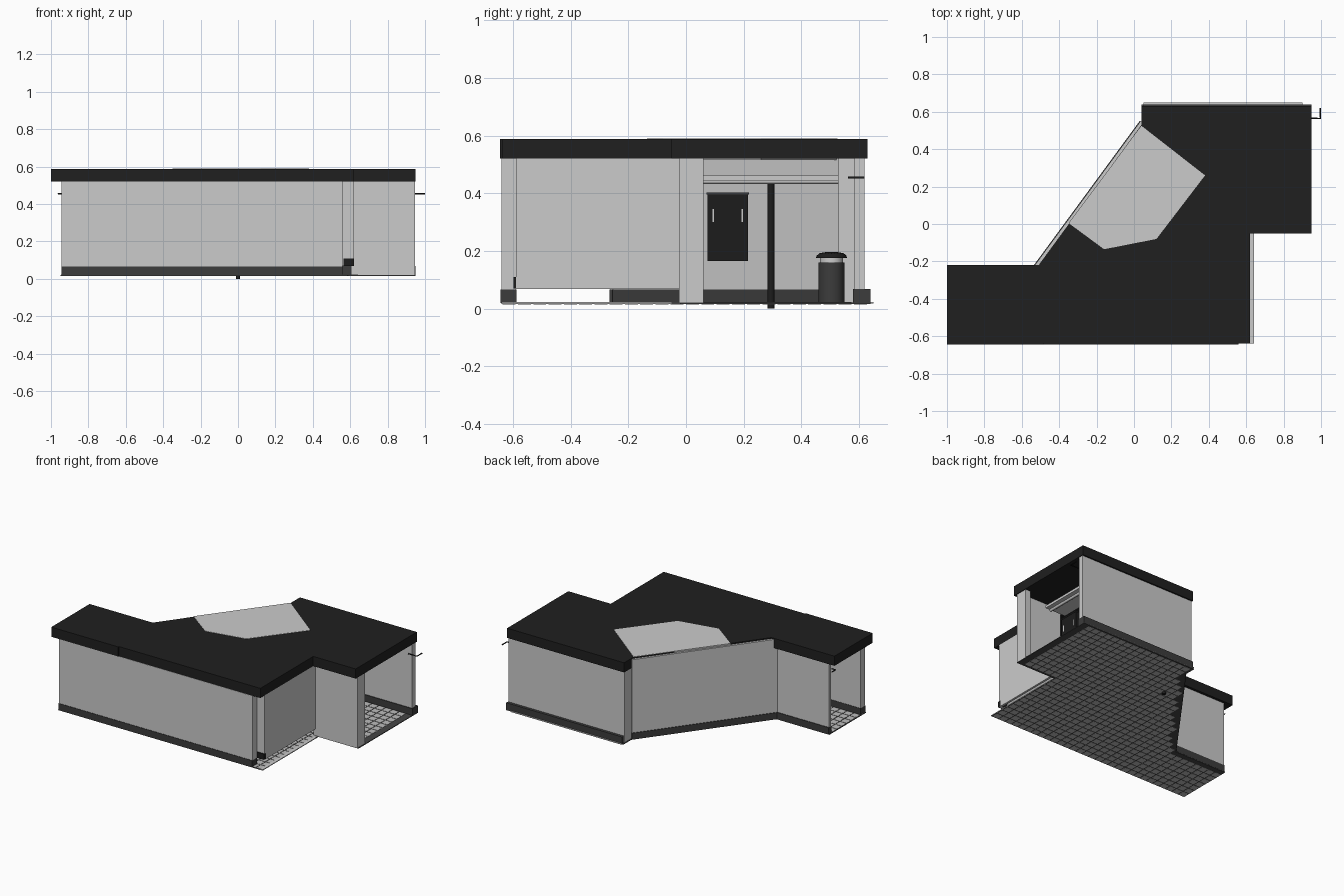
import bpy, bmesh, math
from mathutils import Vector
from mathutils.geometry import intersect_point_tri_2d

if "Cube" in bpy.data.objects:
    bpy.data.objects.remove(bpy.data.objects["Cube"])


def material(name, v):
    m = bpy.data.materials.new(name)
    m.diffuse_color = (v, v, v, 1)
    m.use_nodes = True
    m.node_tree.nodes["Principled BSDF"].inputs["Base Color"].default_value = m.diffuse_color
    return m


ROOF = material("roof_black", 0.014)
WALL = material("wall_light_grey", 0.60)
BASE = material("base_dark_grey", 0.045)
GROUT = material("grout_grey", 0.06)
TILE = material("tile_grey", 0.50)
PANEL = material("panel_black", 0.012)


def finish(name, bm, mat):
    bmesh.ops.recalc_face_normals(bm, faces=bm.faces)
    me = bpy.data.meshes.new(name)
    bm.to_mesh(me)
    bm.free()
    me.materials.append(mat)
    ob = bpy.data.objects.new(name, me)
    bpy.context.collection.objects.link(ob)
    return ob


def add_prism(bm, pts, z0, z1):
    f = bm.faces.new([bm.verts.new((x, y, z0)) for x, y in pts])
    r = bmesh.ops.extrude_face_region(bm, geom=[f], use_keep_orig=True)
    for v in r["geom"]:
        if isinstance(v, bmesh.types.BMVert):
            v.co.z = z1


def prism(name, pts, z0, z1, mat):
    bm = bmesh.new()
    add_prism(bm, pts, z0, z1)
    return finish(name, bm, mat)


def rect(x0, x1, y0, y1):
    return [(x0, y0), (x1, y0), (x1, y1), (x0, y1)]


def box(name, x0, x1, y0, y1, z0, z1, mat):
    return prism(name, rect(x0, x1, y0, y1), z0, z1, mat)


def lathe(name, x, y, profile, mat, n=24):
    """Turn an (r, z) profile around a vertical axis."""
    bm = bmesh.new()
    rings = [[bm.verts.new((x + r * math.cos(2 * math.pi * i / n),
                            y + r * math.sin(2 * math.pi * i / n), z))
              for i in range(n)] for r, z in profile]
    for a, b in zip(rings, rings[1:]):
        for i in range(n):
            j = (i + 1) % n
            bm.faces.new((a[i], a[j], b[j], b[i]))
    bm.faces.new(rings[0])
    bm.faces.new(rings[-1])
    ob = finish(name, bm, mat)
    for p in ob.data.polygons:
        p.use_smooth = len(p.vertices) == 4 and abs(p.normal.z) < 0.9
    return ob


def rod(name, pts, r, mat):
    cu = bpy.data.curves.new(name, "CURVE")
    cu.dimensions = "3D"
    cu.bevel_depth = r
    cu.bevel_resolution = 2
    cu.use_fill_caps = True
    s = cu.splines.new("POLY")
    s.points.add(len(pts) - 1)
    for p, c in zip(s.points, pts):
        p.co = (*c, 1)
    cu.materials.append(mat)
    ob = bpy.data.objects.new(name, cu)
    bpy.context.collection.objects.link(ob)


# Flat roof and its light pane
prism("roof", [(-1, -0.22), (-0.51, -0.22), (0.04, 0.53), (0.04, 0.63),
               (0.95, 0.63), (0.95, -0.05), (0.62, -0.05), (0.62, -0.638),
               (-0.48, -0.638), (-0.48, -0.645), (-1, -0.645)], 0.52, 0.588, ROOF)
prism("roof_pane", [(-0.35, 0.005), (0.04, 0.525), (0.38, 0.26),
                    (0.12, -0.08), (-0.16, -0.135)], 0.516, 0.590, WALL)

# Front wall, notched corner and right wall with a gap underneath
box("front_wall", -0.945, 0.56, -0.64, -0.59, 0.066, 0.52, WALL)
box("front_base", -0.945, 0.56, -0.643, -0.588, 0.02, 0.066, BASE)
box("corner_wall", 0.56, 0.62, -0.59, -0.575, 0.068, 0.52, WALL)
box("corner_block", 0.565, 0.62, -0.598, -0.575, 0.07, 0.11, PANEL)
box("right_wall", 0.605, 0.62, -0.575, -0.02, 0.068, 0.52, WALL)

# Right room: front wall and end pillar
box("room_front_wall", 0.605, 0.945, -0.025, 0.0, 0.02, 0.52, WALL)
box("room_pillar", 0.905, 0.945, 0.0, 0.06, 0.02, 0.52, WALL)

# Back wall of the right room
box("back_wall", 0.06, 0.945, 0.585, 0.62, 0.066, 0.52, WALL)
box("back_base", 0.05, 0.95, 0.58, 0.64, 0.02, 0.068, BASE)
box("back_column", 0.045, 0.075, 0.53, 0.62, 0.02, 0.52, WALL)

# Slanted wall rises past the roof edge
a, b = Vector((-0.545, -0.24)), Vector((0.035, 0.55))
n = Vector((0.806, -0.592))


def strip(off0, off1):
    return [tuple(p) for p in (a + n * off0, b + n * off0, b + n * off1, a + n * off1)]


prism("slanted_wall", strip(0, 0.022), 0.066, 0.58, WALL)
prism("slanted_base", strip(-0.004, 0.026), 0.02, 0.066, BASE)

# Left wing back wall, its end stays open
box("wing_back_wall", -0.945, -0.53, -0.262, -0.238, 0.066, 0.52, WALL)
box("wing_back_base", -0.945, -0.53, -0.266, -0.234, 0.02, 0.066, BASE)

# Tiled floor: grout slab with tiles proud on both sides
floor = [(-0.95, -0.64), (0.64, -0.64), (0.64, -0.02), (0.95, -0.02), (0.95, 0.64),
         (0.04, 0.64), (0.04, 0.55), (-0.54, -0.235), (-0.95, -0.235)]
prism("floor_slab", floor, 0.016, 0.021, GROUT)


def inside(x, y):
    c = False
    for (x0, y0), (x1, y1) in zip(floor, floor[1:] + floor[:1]):
        if (y0 > y) != (y1 > y) and x < x0 + (y - y0) * (x1 - x0) / (y1 - y0):
            c = not c
    return c


bm = bmesh.new()
step, gap = 0.053, 0.004
for i in range(36):
    for j in range(25):
        x, y = -0.95 + i * step, -0.64 + j * step
        cell = rect(x + gap, x + step - gap, y + gap, y + step - gap)
        if all(inside(*p) for p in cell):
            add_prism(bm, cell, 0.015, 0.0225)
finish("floor_tiles", bm, TILE)
box("side_step", 0.62, 0.642, -0.64, -0.05, 0.018, 0.023, WALL)
box("back_step", 0.05, 0.90, 0.62, 0.65, 0.018, 0.022, WALL)

# Interior: post, overhead shelf, wall panel
lathe("post", 0.0, 0.295, [(0.012, 0.0), (0.012, 0.44)], PANEL, 16)
box("overhead_shelf", 0.62, 0.78, 0.06, 0.53, 0.445, 0.462, WALL)
rod("shelf_tube", [(0.74, 0.06, 0.442), (0.74, 0.53, 0.442)], 0.010, WALL)
box("display_panel", 0.62, 0.66, 0.075, 0.215, 0.165, 0.40, PANEL)
box("display_cap", 0.62, 0.664, 0.072, 0.218, 0.395, 0.402, BASE)
for k, y in enumerate((0.095, 0.195)):
    box(f"display_mark_{k}", 0.66, 0.662, y - 0.003, y + 0.003, 0.30, 0.345, WALL)

# Litter bin
lathe("bin_body", 0.4, 0.505, [(0.045, 0.02), (0.045, 0.16)], BASE)
lathe("bin_band", 0.4, 0.505, [(0.040, 0.16), (0.040, 0.178)], WALL)
lathe("bin_lid", 0.4, 0.505, [(0.054, 0.175), (0.052, 0.183), (0.042, 0.192),
                              (0.02, 0.196)], PANEL)

# Bent handles at both open ends
rod("right_handle", [(0.93, 0.565, 0.455), (0.996, 0.565, 0.455), (0.996, 0.62, 0.455)],
    0.004, PANEL)
rod("left_handle", [(-0.93, -0.29, 0.455), (-0.96, -0.29, 0.455), (-0.96, -0.25, 0.455)],
    0.004, PANEL)
